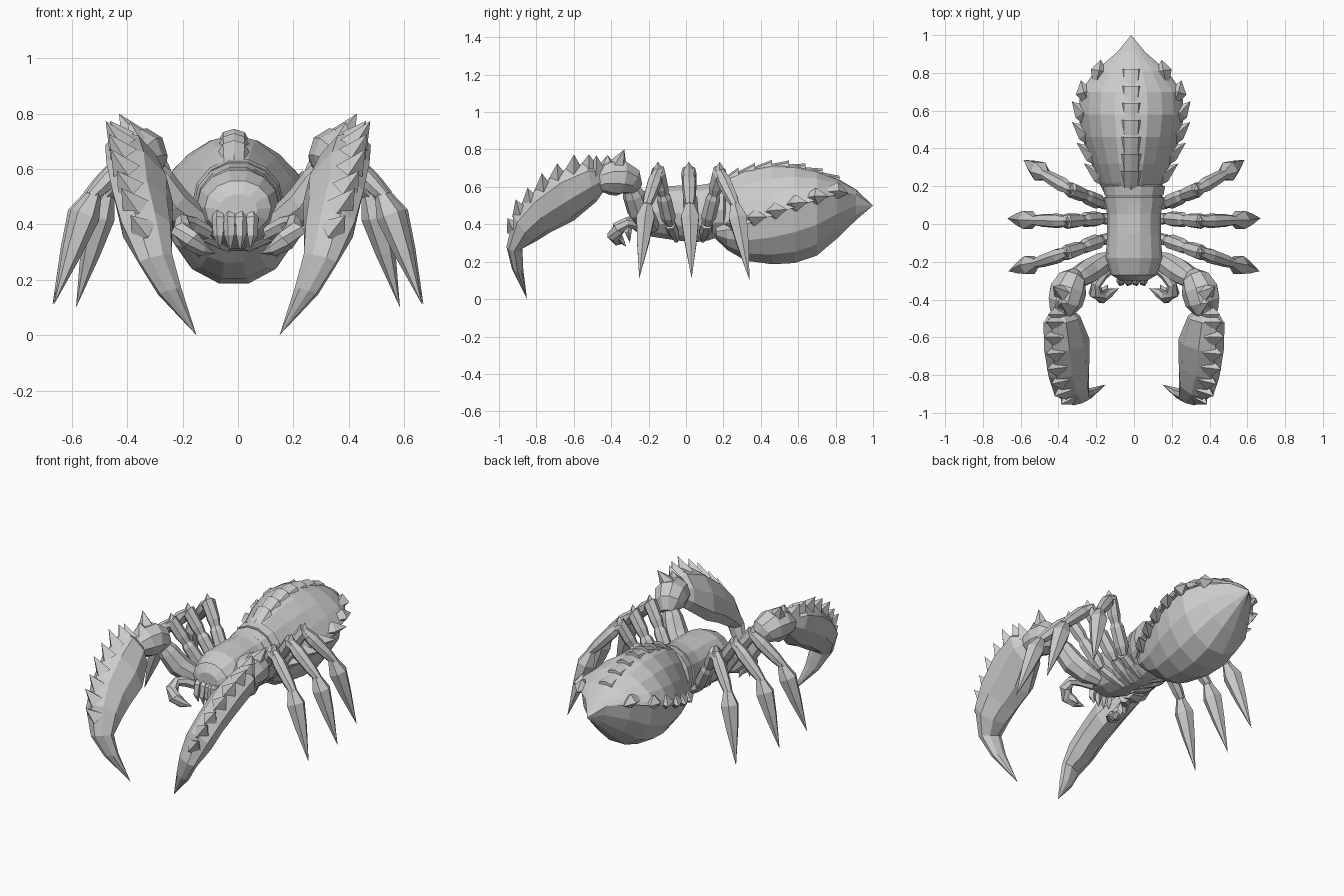
import bpy, bmesh
from math import sin, cos, pi
from mathutils import Vector

if "Cube" in bpy.data.objects:
    bpy.data.objects.remove(bpy.data.objects["Cube"])

grey = bpy.data.materials.new("shell grey")
grey.use_nodes = True
grey.diffuse_color = (0.6, 0.6, 0.6, 1)
grey.node_tree.nodes["Principled BSDF"].inputs["Base Color"].default_value = (0.6, 0.6, 0.6, 1)


def add_loft(bm, rings, closed=True):
    """Skin a list of rings; closed rings also get end caps."""
    rows = [[bm.verts.new(p) for p in ring] for ring in rings]
    n = len(rows[0])
    for a, b in zip(rows, rows[1:]):
        for i in range(n if closed else n - 1):
            j = (i + 1) % n
            bm.faces.new((a[i], a[j], b[j], b[i]))
    if closed:
        bm.faces.new(rows[0])
        bm.faces.new(rows[-1])


def add_tube(bm, path, radii, sides=7):
    """Faceted tube along a path, a zero radius makes a point."""
    pts = [Vector(p) for p in path]
    whole = (pts[-1] - pts[0]).normalized()
    ref = Vector((0, 1, 0)) if abs(whole.y) < 0.7 else Vector((0, 0, 1))
    rings = []
    for k, (p, r) in enumerate(zip(pts, radii)):
        t = (pts[min(k + 1, len(pts) - 1)] - pts[max(k - 1, 0)]).normalized()
        u = t.cross(ref).normalized()
        v = t.cross(u)
        rings.append([p + r * (cos(a) * u + sin(a) * v)
                      for a in (2 * pi * i / sides for i in range(sides))])
    add_loft(bm, rings)


def oval(y, w, low, high, sides):
    mid, h = (low + high) / 2, (high - low) / 2
    return [(w * cos(a), y, mid + h * sin(a))
            for a in (2 * pi * i / sides for i in range(sides))]


def finish(name, bm, mirror=False, shift=0):
    bmesh.ops.remove_doubles(bm, verts=bm.verts, dist=0.0005)
    bmesh.ops.recalc_face_normals(bm, faces=bm.faces)
    me = bpy.data.meshes.new(name)
    bm.to_mesh(me)
    bm.free()
    me.materials.append(grey)
    ob = bpy.data.objects.new(name, me)
    bpy.context.collection.objects.link(ob)
    ob.location.x = shift
    if mirror:
        ob.modifiers.new("mirror", "MIRROR").use_axis[0] = True


# Abdomen stations: y, half width, rim height, top, bottom
abdomen = [(0.16, 0.14, 0.36, 0.62, 0.32), (0.22, 0.17, 0.37, 0.66, 0.26),
           (0.32, 0.21, 0.40, 0.70, 0.20), (0.46, 0.26, 0.445, 0.725, 0.18),
           (0.58, 0.28, 0.49, 0.72, 0.185), (0.70, 0.27, 0.53, 0.69, 0.225),
           (0.81, 0.19, 0.56, 0.645, 0.32), (0.91, 0.075, 0.56, 0.585, 0.42),
           (1.0, 0, 0.5, 0.5, 0.5)]


def station(y):
    for a, b in zip(abdomen, abdomen[1:]):
        if y <= b[0]:
            return [p + (q - p) * (y - a[0]) / (b[0] - a[0]) for p, q in zip(a, b)]


# Upper shell, peaked along the spine
bm = bmesh.new()
add_loft(bm, [[(w * cos(i * pi / 10), y, rim + (top - rim) * sin(i * pi / 10) ** 1.6)
               for i in range(11)] for y, w, rim, top, low in abdomen], closed=False)
finish("abdomen_shell", bm, shift=-0.015)

bm = bmesh.new()
rings = []
for y, w, rim, top, low in abdomen:
    ring = []
    for i in range(14):
        c, s = cos(2 * pi * i / 14), sin(2 * pi * i / 14)
        ring.append((0.92 * w * c, y, rim + s * (0.4 * (top - rim) if s > 0 else rim - low)))
    rings.append(ring)
add_loft(bm, rings)
finish("abdomen_belly", bm, shift=-0.015)

# Overlapping plates along the back and barbs along the shell rim
bm = bmesh.new()
for i in range(7):
    y = 0.18 + 0.09 * i
    z, z2 = station(y)[3], station(y + 0.1)[3]
    add_loft(bm, [oval(y, 0.05, z - 0.07, z - 0.002, 8), oval(y + 0.1, 0.055, z2 - 0.06, z2 + 0.02, 8)])
finish("back_plates", bm, shift=-0.015)

bm = bmesh.new()
for i in range(6):
    y = 0.20 + 0.11 * i
    s, m, e = station(y), station(y + 0.06), station(y + 0.12)
    add_tube(bm, [(s[1] - 0.05, y, s[2] + 0.03), (m[1] - 0.02, y + 0.06, m[2] + 0.02),
                  (e[1] + 0.04, y + 0.12, e[2] + 0.005)], [0.02, 0.045, 0], 4)
finish("rim_barbs", bm, mirror=True, shift=-0.015)

# Thorax with collar bands
bm = bmesh.new()
add_loft(bm, [oval(*s, 14) for s in [
    (-0.30, 0.07, 0.40, 0.51), (-0.27, 0.12, 0.36, 0.56), (-0.18, 0.15, 0.33, 0.60),
    (-0.05, 0.142, 0.31, 0.61), (0.05, 0.142, 0.30, 0.61), (0.12, 0.155, 0.31, 0.62),
    (0.20, 0.14, 0.34, 0.61)]])
finish("thorax", bm)
bm = bmesh.new()
for y, w, high in [(0.09, 0.15, 0.615), (0.15, 0.155, 0.63)]:
    add_loft(bm, [oval(y, w, 0.32, high, 14), oval(y + 0.05, w + 0.01, 0.32, high + 0.01, 14),
                  oval(y + 0.06, w - 0.02, 0.34, high - 0.02, 14)])
finish("thorax_collar", bm)

# Fangs and feelers
bm = bmesh.new()
for x, low in [(0.02, 0.30), (0.06, 0.31)]:
    add_tube(bm, [(x, -0.26, 0.47), (x, -0.30, 0.42), (x, -0.31, 0.36), (x * 0.9, -0.30, low)],
             [0.012, 0.024, 0.02, 0], 5)
finish("fangs", bm, mirror=True, shift=-0.01)
bm = bmesh.new()
add_tube(bm, [(0.11, -0.22, 0.37), (0.17, -0.27, 0.40), (0.20, -0.32, 0.41), (0.205, -0.36, 0.38),
              (0.17, -0.385, 0.34), (0.13, -0.365, 0.31), (0.08, -0.34, 0.295)],
         [0.028, 0.032, 0.028, 0.038, 0.038, 0.026, 0])
add_tube(bm, [(0.18, -0.37, 0.35), (0.15, -0.35, 0.32), (0.14, -0.32, 0.28)], [0.025, 0.02, 0], 5)
finish("feelers", bm, mirror=True)

# Walking legs: belly root, hip, knee, ankle, tip
legs = {
    "front_legs": [(0.03, -0.05, 0.315), (0.17, -0.085, 0.40), (0.35, -0.15, 0.68),
                   (0.53, -0.21, 0.50), (0.665, -0.25, 0.11)],
    "middle_legs": [(0.03, 0.02, 0.31), (0.17, 0.03, 0.40), (0.35, 0.015, 0.68),
                    (0.54, 0.02, 0.50), (0.67, 0.03, 0.11)],
    "rear_legs": [(0.03, 0.09, 0.315), (0.17, 0.11, 0.40), (0.33, 0.18, 0.68),
                  (0.48, 0.265, 0.50), (0.585, 0.34, 0.10)]}
for name, joints in legs.items():
    root, hip, knee, ankle, tip = map(Vector, joints)
    bm = bmesh.new()
    add_tube(bm, [root, root.lerp(hip, 0.6), hip], [0.015, 0.032, 0.03])
    add_tube(bm, [hip, hip.lerp(knee, 0.15), hip.lerp(knee, 0.5), hip.lerp(knee, 0.6)],
             [0.025, 0.041, 0.04, 0.025])
    add_tube(bm, [hip.lerp(knee, 0.55), hip.lerp(knee, 0.7), knee, knee.lerp(ankle, 0.2)],
             [0.028, 0.038, 0.042, 0.03])
    add_tube(bm, [knee, knee.lerp(ankle, 0.3), knee.lerp(ankle, 0.75), ankle],
             [0.026, 0.04, 0.034, 0.024])
    add_tube(bm, [knee, knee + Vector((0.01, 0, 0.055))], [0.035, 0], 4)
    add_tube(bm, [ankle.lerp(knee, 0.08), ankle.lerp(tip, 0.17), ankle.lerp(tip, 0.5), tip],
             [0.024, 0.055, 0.037, 0], 6)
    finish(name, bm, mirror=True)

# Claw arms with a spiked elbow
bm = bmesh.new()
add_tube(bm, [(0.10, -0.18, 0.39), (0.17, -0.21, 0.42), (0.24, -0.25, 0.48), (0.29, -0.28, 0.56),
              (0.32, -0.30, 0.61)], [0.04, 0.06, 0.068, 0.06, 0.04], 8)
add_tube(bm, [(0.315, -0.265, 0.59), (0.33, -0.30, 0.63), (0.35, -0.35, 0.65), (0.365, -0.41, 0.65),
              (0.38, -0.46, 0.64), (0.385, -0.50, 0.63)], [0.04, 0.08, 0.1, 0.095, 0.07, 0.04], 9)
for base, tip in [((0.37, -0.37, 0.70), (0.43, -0.33, 0.80)), ((0.37, -0.42, 0.70), (0.39, -0.42, 0.77))]:
    add_tube(bm, [base, tip], [0.06, 0], 5)
finish("claw_arms", bm, mirror=True)

# Claws: outer edge point, inner edge point, half width
claw = [((0.41, -0.46, 0.70), (0.37, -0.43, 0.59), 0.04),
        ((0.435, -0.53, 0.735), (0.33, -0.48, 0.52), 0.085),
        ((0.43, -0.68, 0.68), (0.28, -0.60, 0.42), 0.095),
        ((0.41, -0.82, 0.57), (0.28, -0.72, 0.36), 0.088),
        ((0.375, -0.92, 0.45), (0.285, -0.80, 0.31), 0.085),
        ((0.32, -0.96, 0.28), (0.275, -0.875, 0.27), 0.06),
        ((0.255, -0.93, 0.16), (0.24, -0.87, 0.16), 0.042),
        ((0.15, -0.85, 0.0), (0.15, -0.85, 0.0), 0)]
bm = bmesh.new()
rings = []
for outer, inner, w in claw:
    mid, half = (Vector(outer) + Vector(inner)) / 2, (Vector(outer) - Vector(inner)) / 2
    rings.append([mid + half * cos(a) + Vector((w, 0, -0.3 * w)) * sin(a)
                  for a in (i * pi / 4 for i in range(8))])
add_loft(bm, rings)
finish("claws", bm, mirror=True)

# Teeth spread along the outer claw edge
bm = bmesh.new()
edge = [Vector(c[0]) for c in claw[:6]]
inside = [Vector(c[1]) for c in claw[:6]]
for i in range(8):
    t = 0.4 + i * 0.56
    k = int(t)
    p = edge[k].lerp(edge[k + 1], t - k)
    out = (p - inside[k].lerp(inside[k + 1], t - k)).normalized()
    back = (edge[k] - edge[k + 1]).normalized()
    size = (0.075 if i % 2 == 0 else 0.06) * (1 - 0.05 * i)
    add_tube(bm, [p - out * 0.035, p + (out + 0.4 * back + Vector((0.2, 0, 0))) * size], [0.055, 0], 4)
finish("claw_teeth", bm, mirror=True)
